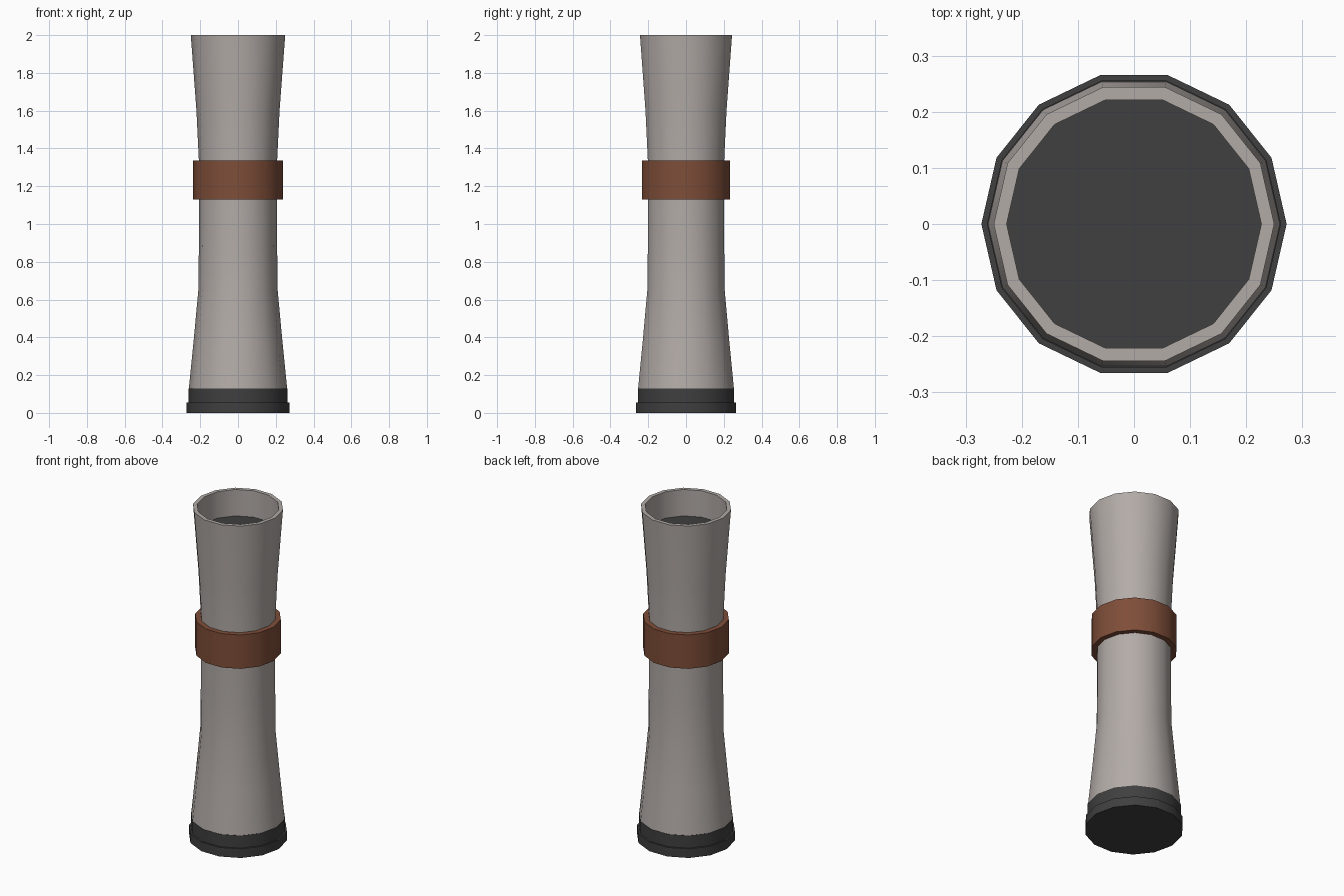
import bpy, bmesh, math

if "Cube" in bpy.data.objects:
    bpy.data.objects.remove(bpy.data.objects["Cube"])

SIDES = 14


def material(name, rgb):
    m = bpy.data.materials.new(name)
    m.diffuse_color = (*rgb, 1)
    m.use_nodes = True
    m.node_tree.nodes["Principled BSDF"].inputs["Base Color"].default_value = m.diffuse_color
    return m


def lathe(name, profile, mat, closed=False):
    """Revolve (radius, z) points round z; radius 0 makes a pole."""
    bm = bmesh.new()
    rings = []
    for r, z in profile:
        if r == 0:
            rings.append([bm.verts.new((0, 0, z))] * SIDES)
        else:
            rings.append([bm.verts.new((r * math.cos(math.tau * i / SIDES),
                                        r * math.sin(math.tau * i / SIDES), z))
                          for i in range(SIDES)])
    pairs = list(zip(rings, rings[1:]))
    if closed:
        pairs.append((rings[-1], rings[0]))
    for a, b in pairs:
        for i in range(SIDES):
            j = (i + 1) % SIDES
            corners = list(dict.fromkeys((a[i], a[j], b[j], b[i])))
            bm.faces.new(corners)
    bmesh.ops.recalc_face_normals(bm, faces=bm.faces)
    mesh = bpy.data.meshes.new(name)
    bm.to_mesh(mesh)
    bm.free()
    obj = bpy.data.objects.new(name, mesh)
    bpy.context.collection.objects.link(obj)
    mesh.materials.append(mat)
    bpy.ops.object.select_all(action='DESELECT')
    obj.select_set(True)
    bpy.context.view_layer.objects.active = obj
    bpy.ops.object.shade_smooth_by_angle(angle=math.radians(40))
    return obj


grey = material("warm_grey", (0.45, 0.41, 0.39))
dark = material("dark_grey", (0.05, 0.05, 0.05))
brown = material("brown", (0.21, 0.075, 0.04))

# Stepped dark foot
lathe("foot", [(0, 0), (0.272, 0), (0.272, 0.055), (0.262, 0.055),
               (0.262, 0.13), (0, 0.13)], dark)

# Waisted tube with a flat lip and a recessed mouth
lathe("body", [(0, 0.13), (0.26, 0.13), (0.235, 0.38), (0.21, 0.65),
               (0.207, 0.9), (0.207, 1.33), (0.22, 1.6), (0.25, 2.0),
               (0.227, 2.0), (0.227, 1.835), (0, 1.835)], grey)

# Dark disc at the bottom of the mouth
lathe("mouth_disc", [(0, 1.84), (0.227, 1.84)], dark)

# Brown band round the waist
lathe("band", [(0.2, 1.13), (0.238, 1.13), (0.238, 1.335), (0.2, 1.335)],
      brown, closed=True)
